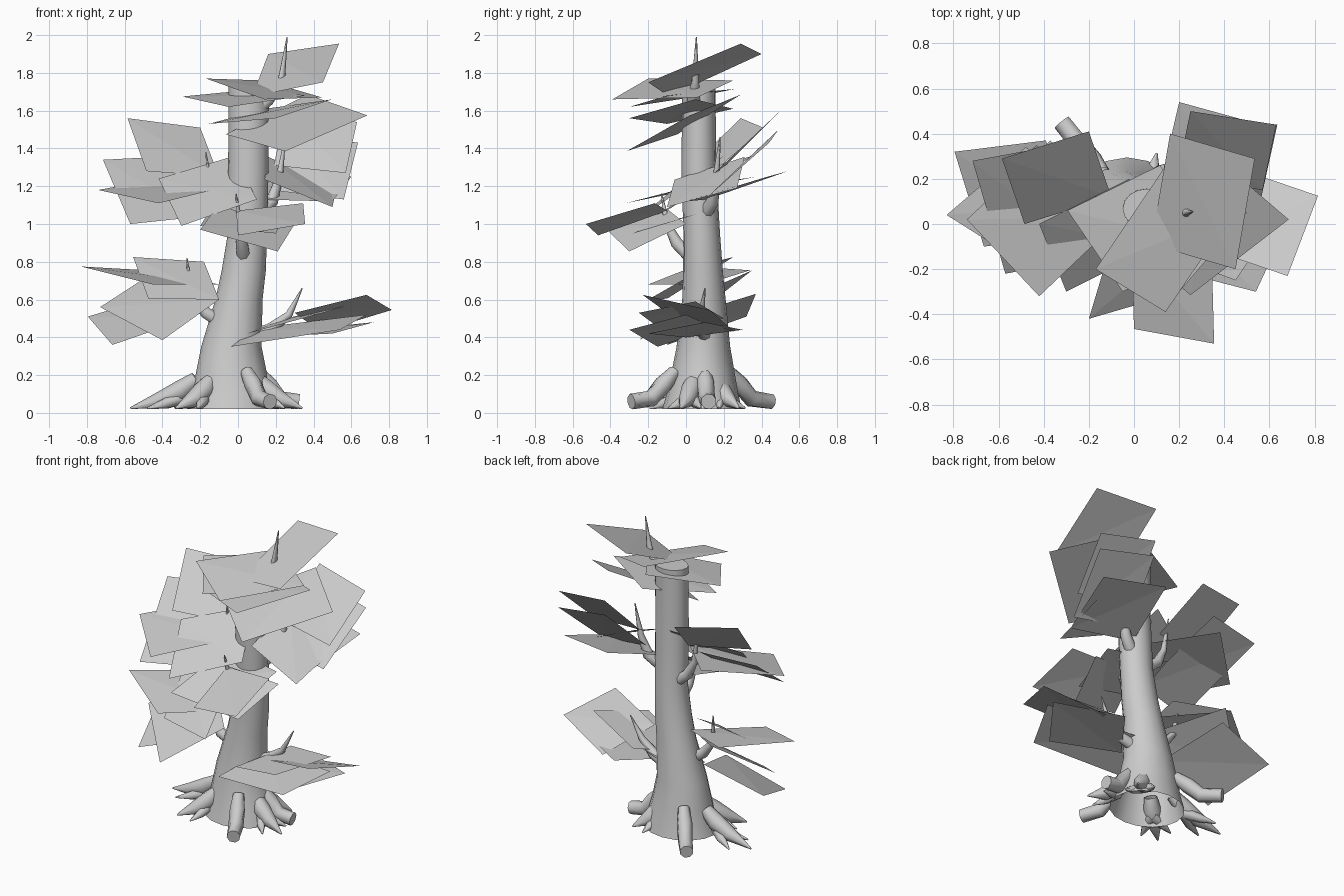
import bpy
import bmesh
import math
from mathutils import Vector

default_cube = bpy.data.objects.get("Cube")
if default_cube:
    bpy.data.objects.remove(default_cube, do_unlink=True)

# One plain grey for the whole tree
grey = bpy.data.materials.new("plain grey")
grey.use_nodes = True
shade = (.6, .6, .6, 1)
grey.diffuse_color = shade
grey.node_tree.nodes["Principled BSDF"].inputs["Base Color"].default_value = shade


def finish(name, bm, smooth=False):
    """Turn a bmesh into a named object."""
    mesh = bpy.data.meshes.new(name)
    bm.to_mesh(mesh)
    bm.free()
    mesh.materials.append(grey)
    obj = bpy.data.objects.new(name, mesh)
    bpy.context.collection.objects.link(obj)
    if smooth:
        bpy.ops.object.select_all(action='DESELECT')
        bpy.context.view_layer.objects.active = obj
        obj.select_set(True)
        bpy.ops.object.shade_smooth_by_angle(angle=math.radians(65))
    return obj


def loft(bm, rings):
    """Bridge a list of point rings; the start stays open, the end is capped."""
    loops = [[bm.verts.new(point) for point in ring] for ring in rings]
    count = len(loops[0])
    for low, high in zip(loops, loops[1:]):
        for i in range(count):
            j = (i + 1) % count
            bm.faces.new((low[i], low[j], high[j], high[i]))
    bm.faces.new(loops[-1])


def limb(bm, path, radii, sides=8):
    """Tapered tube that follows a short path."""
    points = [Vector(p) for p in path]
    last = len(points) - 1
    rings = []
    for i, point in enumerate(points):
        along = (points[min(i + 1, last)] - points[max(i - 1, 0)]).normalized()
        across = along.cross(Vector((.31, .87, .2))).normalized()
        other = along.cross(across)
        turns = [math.tau * k / sides for k in range(sides)]
        rings.append([point + radii[i] * (across * math.cos(a) + other * math.sin(a))
                      for a in turns])
    loft(bm, rings)


# Trunk: height, centre x, centre y, half width, half depth
trunk_profile = [
    (.02, -.03, .085, .24, .21),
    (.1, -.03, .087, .215, .19),
    (.2, -.035, .09, .19, .17),
    (.35, -.035, .092, .16, .142),
    (.6, .005, .095, .125, .115),
    (.75, .03, .09, .117, .105),
    (.95, .05, .083, .104, .097),
    (1.3, .055, .068, .107, .092),
    (1.73, .057, .068, .107, .088),
]
bm = bmesh.new()
sides = 16
loft(bm, [[(cx + rx * math.cos(math.tau * k / sides),
            cy + ry * math.sin(math.tau * k / sides), z) for k in range(sides)]
          for z, cx, cy, rx, ry in trunk_profile])
finish("trunk", bm, smooth=True)

# Roots: tip position, and whether the root ends in a blunt stub
roots = {
    "root_back_right": (-.32, .45, True),
    "root_right": (-.57, .13, False),
    "root_front_right": (-.33, -.17, False),
    "root_front_left": (.17, -.29, True),
    "root_left": (.32, .12, True),
    "root_side_left": (.34, -.03, False),
    "root_back_left": (.2, .28, False),
}
foot = Vector((-.03, .085, 0))
for name, (x, y, blunt) in roots.items():
    reach = Vector((x, y, 0)) - foot
    sideways = Vector((-reach.y, reach.x, 0)).normalized()

    def along(share, height, shift=0):
        return foot + reach * share + sideways * shift + Vector((0, 0, height))

    bm = bmesh.new()
    if blunt:
        limb(bm, [along(.38, .22), along(.55, .15), along(.72, .075), along(1, .06)],
             [.035, .048, .046, .042])
    else:
        limb(bm, [along(.35, .18), along(.5, .12), along(.7, .07), along(1, .025)],
             [.04, .055, .045, .005])
        # Small prongs forking off the pointed root
        for way in (-1, 1):
            limb(bm, [along(.5, .08), along(.65, .05, way * .05),
                      along(.82, .025, way * .09)],
                 [.036, .028, .005], sides=6)
    finish(name, bm, smooth=True)

# Branches: rise out of the trunk and turn upwards
branches = {
    "branch_lower_right": [(-.07, .08, .47), (-.17, .06, .53),
                           (-.25, .07, .63), (-.27, .1, .82)],
    "branch_lower_left": [(.06, .1, .4), (.17, .09, .44),
                          (.27, .08, .52), (.34, .1, .66)],
    "branch_front": [(.03, .03, .82), (.02, -.05, .9),
                     (.01, -.1, 1), (-.01, -.13, 1.16)],
    "branch_middle_right": [(0, .1, .98), (-.09, .11, 1.05),
                            (-.14, .11, 1.15), (-.17, .12, 1.38)],
    "branch_middle_left": [(.1, .1, 1.05), (.18, .14, 1.12),
                           (.22, .16, 1.25), (.25, .18, 1.46)],
    "branch_top": [(.07, .04, 1.58), (.16, .04, 1.66),
                   (.23, .05, 1.76), (.26, .055, 1.99)],
}
for name, path in branches.items():
    bm = bmesh.new()
    limb(bm, path, [.038, .034, .02, .003])
    finish(name, bm, smooth=True)


def foliage(name, cards):
    """Flat leaf cards; three corners each, the fourth completes the shape."""
    bm = bmesh.new()
    for card in cards:
        a, b, c = (Vector(corner) for corner in card)
        rim = [bm.verts.new(p) for p in (a, b, c, a + c - b)]
        # A faint crease runs across one diagonal
        rim[1].co.z -= .01
        rim[3].co.z -= .01
        bm.faces.new(rim[:3])
        bm.faces.new((rim[0], rim[2], rim[3]))
    for face in bm.faces:
        face.normal_update()
        if face.normal.z < 0:
            face.normal_flip()
    finish(name, bm)


foliage("leaves_top", [
    [(.16, .4, 1.9), (.535, .29, 1.965), (.45, -.2, 1.75)],
    [(-.17, -.2, 1.77), (.14, -.39, 1.67), (.445, .06, 1.67)],
    [(-.295, .06, 1.675), (-.05, -.3, 1.63), (.36, -.1, 1.68)],
    [(.25, -.315, 1.385), (.685, .02, 1.585), (.37, .29, 1.685)],
    [(-.155, -.1, 1.53), (.2, -.3, 1.57), (.5, .05, 1.66)],
])
foliage("leaves_middle_right", [
    [(-.585, .29, 1.56), (-.2, .41, 1.52), (-.1, .12, 1.25)],
    [(-.715, .28, 1.34), (-.57, -.22, 1.01), (-.19, -.15, 1.04)],
    [(-.74, .02, 1.18), (-.42, -.32, 1.12), (-.05, .03, 1.2)],
    [(-.42, 0, 1.24), (-.3, -.3, 1), (.1, -.1, 1.13)],
])
foliage("leaves_middle_left", [
    [(.25, .5, 1.6), (.63, .44, 1.55), (.57, .15, 1.27)],
    [(.25, .49, 1.5), (.635, .44, 1.44), (.56, .1, 1.13)],
    [(.2, .54, 1.28), (.6, .43, 1.26), (.5, 0, 1.12)],
    [(.16, .31, 1.355), (.52, .27, 1.2), (.5, -.1, 1.09)],
])
foliage("leaves_front", [
    [(.355, -.53, 1), (0, -.465, .95), (-.01, -.1, 1.07)],
    [(-.2, -.42, .97), (.21, -.3, .865), (.3, 0, 1)],
    [(-.2, -.2, .99), (.2, -.28, .96), (.25, .05, 1.05)],
])
foliage("leaves_lower_right", [
    [(-.83, .04, .775), (-.45, -.2, .69), (-.1, .1, .68)],
    [(-.795, .32, .51), (-.39, .37, .64), (-.26, -.05, .5)],
    [(-.555, .25, .825), (-.18, .15, .81), (-.1, -.2, .6)],
    [(-.73, .1, .56), (-.4, -.25, .395), (-.1, 0, .6)],
])
foliage("leaves_lower_left", [
    [(.815, .125, .545), (.68, -.23, .635), (.3, -.1, .53)],
    [(.54, -.3, .44), (-.04, -.15, .36), (.1, .15, .45)],
    [(.72, .1, .48), (.5, -.2, .43), (.1, 0, .4)],
    [(.45, -.25, .53), (.05, -.1, .43), (.25, .2, .5)],
])
